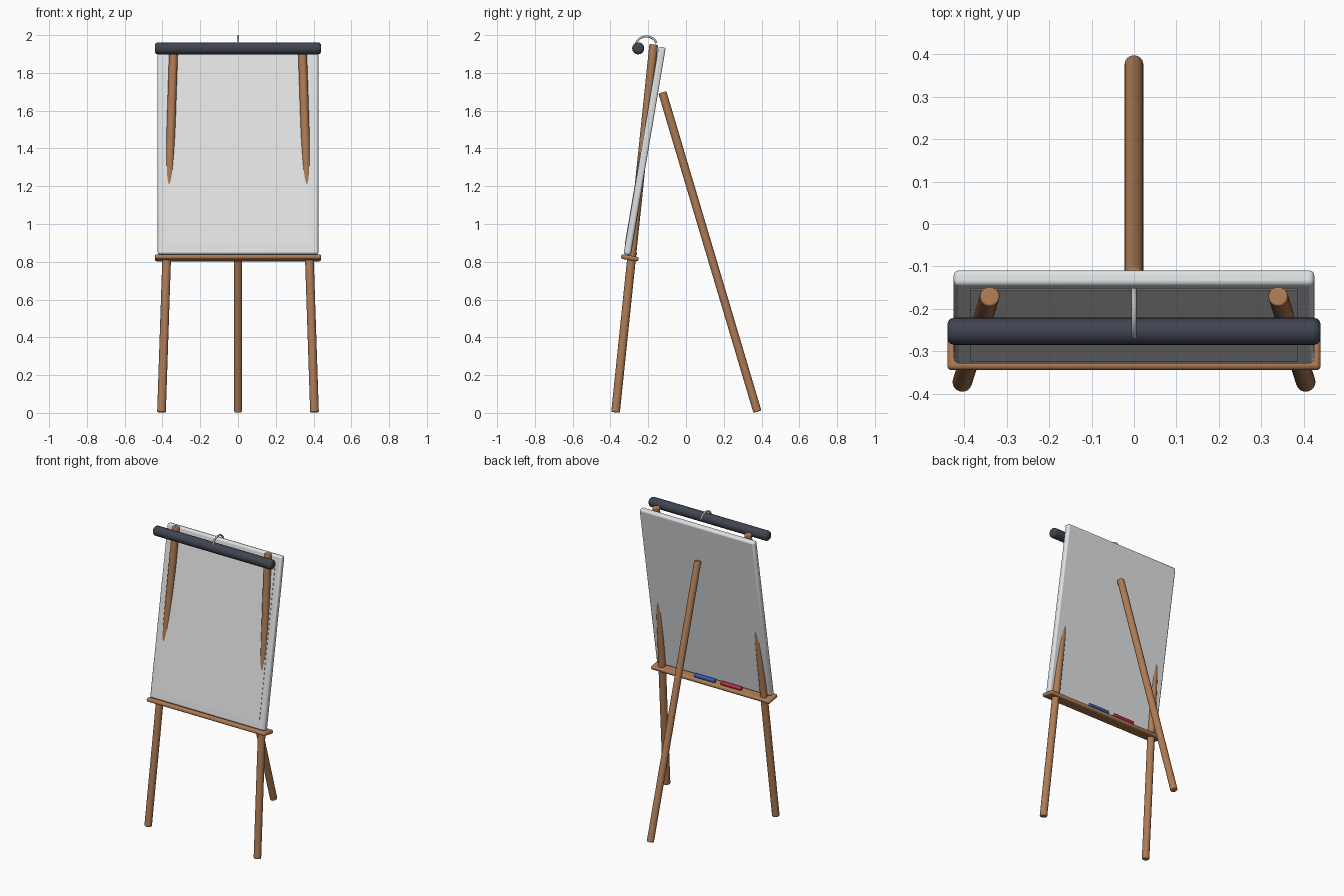
import bpy, math
from mathutils import Vector

if "Cube" in bpy.data.objects:
    bpy.data.objects.remove(bpy.data.objects["Cube"], do_unlink=True)


def material(name, r, g, b):
    m = bpy.data.materials.new(name)
    m.use_nodes = True
    m.diffuse_color = (r, g, b, 1)
    m.node_tree.nodes["Principled BSDF"].inputs["Base Color"].default_value = (r, g, b, 1)
    return m


wood = material("warm wood", 0.43, 0.20, 0.09)
frame_white = material("frame white", 0.74, 0.76, 0.77)
panel_white = material("panel white", 0.77, 0.78, 0.77)
charcoal = material("charcoal", 0.05, 0.058, 0.08)
metal = material("grey metal", 0.5, 0.51, 0.53)
blue = material("blue", 0.03, 0.11, 0.5)
red = material("red", 0.5, 0.03, 0.05)


def finish(obj, name, mat, bevel=0.0, segments=3):
    obj.name = name
    obj.data.materials.append(mat)
    if bevel:
        mod = obj.modifiers.new("Rounded edges", 'BEVEL')
        mod.width, mod.segments = bevel, segments
        mod.limit_method = 'ANGLE'
        mod.angle_limit = math.radians(50)
    bpy.ops.object.shade_smooth_by_angle(angle=math.radians(40))
    return obj


def rod(name, start, end, radius, mat, bevel):
    a, b = Vector(start), Vector(end)
    axis = b - a
    bpy.ops.mesh.primitive_cylinder_add(vertices=24, radius=radius, depth=axis.length,
                                        location=(a + b) / 2,
                                        rotation=axis.to_track_quat('Z', 'Y').to_euler())
    return finish(bpy.context.object, name, mat, bevel)


def box(name, size, centre, tilt, mat, bevel):
    bpy.ops.mesh.primitive_cube_add(size=1, location=centre, rotation=(tilt, 0, 0))
    obj = bpy.context.object
    obj.scale = size
    bpy.ops.object.transform_apply(location=False, rotation=False, scale=True)
    return finish(obj, name, mat, bevel)


# Legs: the front pair pass through the tilted board
for side, label in ((1, "left"), (-1, "right")):
    rod("front_leg_" + label, (side * 0.405, -0.373, 0.003), (side * 0.34, -0.171, 1.95),
        0.023, wood, 0.005)
rod("back_leg", (0, 0.378, 0.006), (0, -0.125, 1.697), 0.022, wood, 0.005)

# Tilted board with a thin writing panel on its front
bottom, top = Vector((0, -0.312, 0.838)), Vector((0, -0.126, 1.937))
up = (top - bottom).normalized()
tilt = -math.atan2(up.y, up.z)
front = Vector((0, -up.z, up.y))
middle = (bottom + top) / 2
height = (top - bottom).length
box("board", (0.85, 0.038, height), middle, tilt, frame_white, 0.012)
box("writing_panel", (0.77, 0.004, height - 0.1), middle + front * 0.0195, tilt, panel_white, 0)

# Shelf under the board, with pens resting behind it
shelf_centre = Vector((0, -0.298, 0.821))
box("shelf", (0.88, 0.094, 0.025), shelf_centre, tilt, wood, 0.01)
pen_centre = shelf_centre - front * 0.021 + up * 0.0255
for name, x, mat in (("blue_pen", 0.05, blue), ("red_pen", -0.145, red)):
    offset = Vector((0.075, 0, 0))
    centre = pen_centre + Vector((x, 0, 0))
    rod(name, centre - offset, centre + offset, 0.013, mat, 0.005)

# Paper roll tube across the top
rod("top_roll", (-0.44, -0.253, 1.93), (0.44, -0.253, 1.93), 0.032, charcoal, 0.016)

# Wire hook arching back from the roll
curve = bpy.data.curves.new("hook", 'CURVE')
curve.dimensions = '3D'
curve.bevel_depth = 0.006
curve.bevel_resolution = 3
curve.use_fill_caps = True
spline = curve.splines.new('POLY')
steps = 16
spline.points.add(steps)
for i, point in enumerate(spline.points):
    angle = math.radians(25 + 150 * i / steps)
    point.co = (0, -0.21 + 0.06 * math.cos(angle), 1.933 + 0.06 * math.sin(angle), 1)
curve.materials.append(metal)
bpy.context.collection.objects.link(bpy.data.objects.new("hook", curve))
